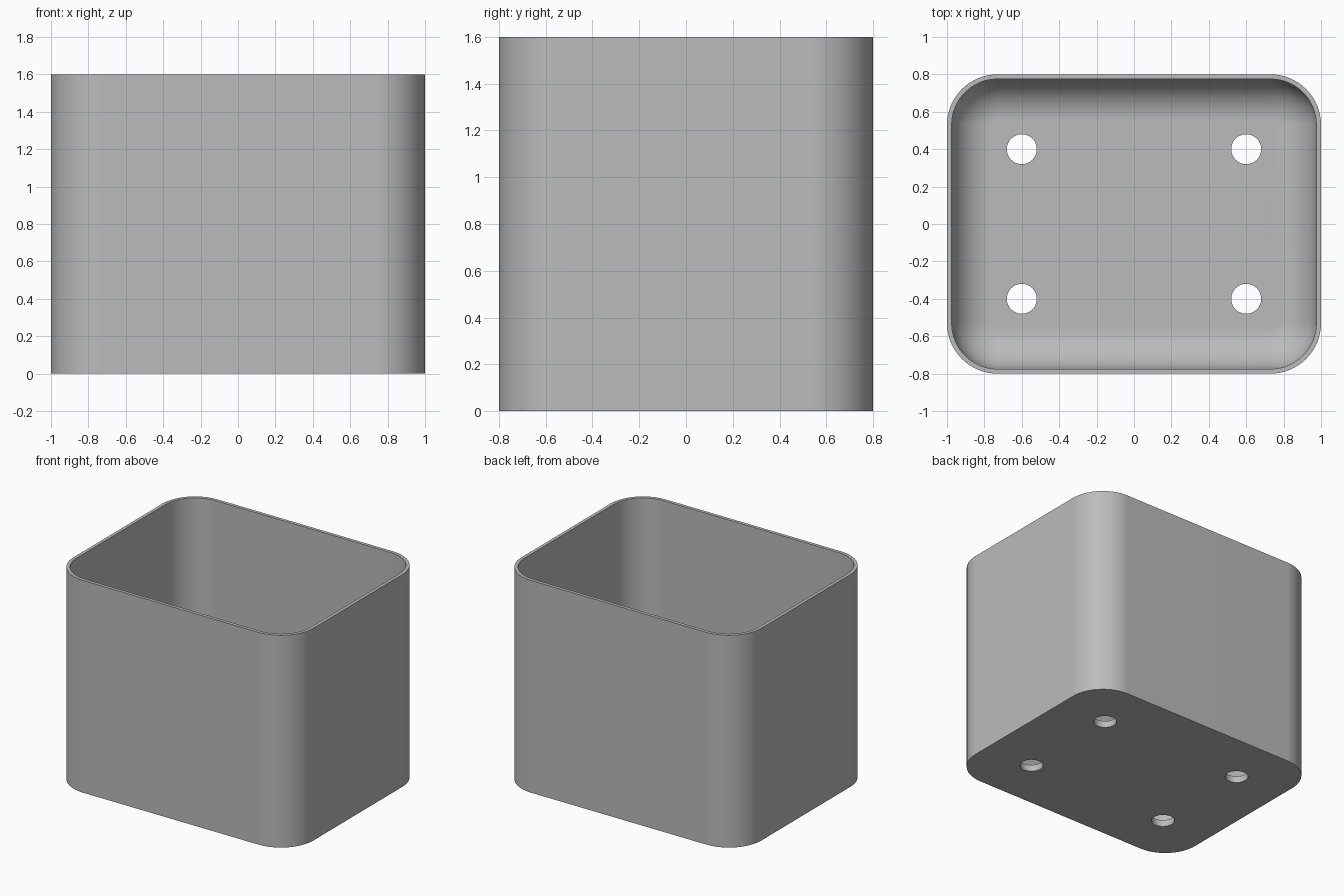
import bpy, bmesh, math

cube = bpy.data.objects.get("Cube")
if cube:
    bpy.data.objects.remove(cube, do_unlink=True)

HALF_X, HALF_Y, HEIGHT = 1.0, 0.8, 1.6
CORNER, WALL, FLOOR, FILLET = 0.27, 0.025, 0.05, 0.22
ARC_STEPS, FILLET_STEPS = 16, 14

grey = bpy.data.materials.new("Grey plastic")
grey.use_nodes = True
colour = (0.5, 0.5, 0.5, 1)
grey.diffuse_color = colour
grey.node_tree.nodes["Principled BSDF"].inputs["Base Color"].default_value = colour


def rounded_ring(bm, inset, z):
    """Rounded rectangle of vertices, offset inwards from the outer wall."""
    ring = []
    radius = CORNER - inset
    for quarter, (sx, sy) in enumerate([(1, 1), (-1, 1), (-1, -1), (1, -1)]):
        for i in range(ARC_STEPS + 1):
            a = (quarter + i / ARC_STEPS) * math.pi / 2
            ring.append(bm.verts.new((sx * (HALF_X - CORNER) + radius * math.cos(a),
                                      sy * (HALF_Y - CORNER) + radius * math.sin(a), z)))
    return ring


# Box shell: outside wall, rim, inside wall, and fillet down to the floor
sections = [(0, 0), (0, HEIGHT), (WALL, HEIGHT)]
for i in range(FILLET_STEPS + 1):
    a = i / FILLET_STEPS * math.pi / 2
    sections.append((WALL + FILLET * (1 - math.cos(a)),
                     FLOOR + FILLET * (1 - math.sin(a))))

bm = bmesh.new()
rings = [rounded_ring(bm, *s) for s in sections]
for low, high in zip(rings, rings[1:]):
    for i in range(len(low)):
        j = (i + 1) % len(low)
        bm.faces.new((low[i], low[j], high[j], high[i]))
bm.faces.new(list(reversed(rings[0])))
bm.faces.new(rings[-1])
bmesh.ops.recalc_face_normals(bm, faces=bm.faces)
mesh = bpy.data.meshes.new("open_box")
bm.to_mesh(mesh)
bm.free()
mesh.materials.append(grey)
box = bpy.data.objects.new("open_box", mesh)
bpy.context.collection.objects.link(box)

# Four round drain holes through the floor
bm = bmesh.new()
for x in (-0.6, 0.6):
    for y in (-0.4, 0.4):
        made = bmesh.ops.create_cone(bm, cap_ends=True, segments=48,
                                     radius1=0.08, radius2=0.08, depth=0.4)
        bmesh.ops.translate(bm, verts=made["verts"], vec=(x, y, 0))
cut_mesh = bpy.data.meshes.new("hole_cutter")
bm.to_mesh(cut_mesh)
bm.free()
cut_mesh.materials.append(grey)
cutter = bpy.data.objects.new("hole_cutter", cut_mesh)
cutter.hide_render = True
bpy.context.collection.objects.link(cutter)

bpy.ops.object.select_all(action="DESELECT")
box.select_set(True)
bpy.context.view_layer.objects.active = box
cut = box.modifiers.new("Drain holes", "BOOLEAN")
cut.operation = "DIFFERENCE"
cut.solver = "EXACT"
cut.object = cutter
bpy.ops.object.modifier_apply(modifier=cut.name)
bpy.data.objects.remove(cutter, do_unlink=True)

# Smooth curves with crisp rim, base and hole edges
bpy.ops.object.shade_smooth_by_angle(angle=math.radians(30))
weighted = box.modifiers.new("Even shading", "WEIGHTED_NORMAL")
weighted.keep_sharp = True
